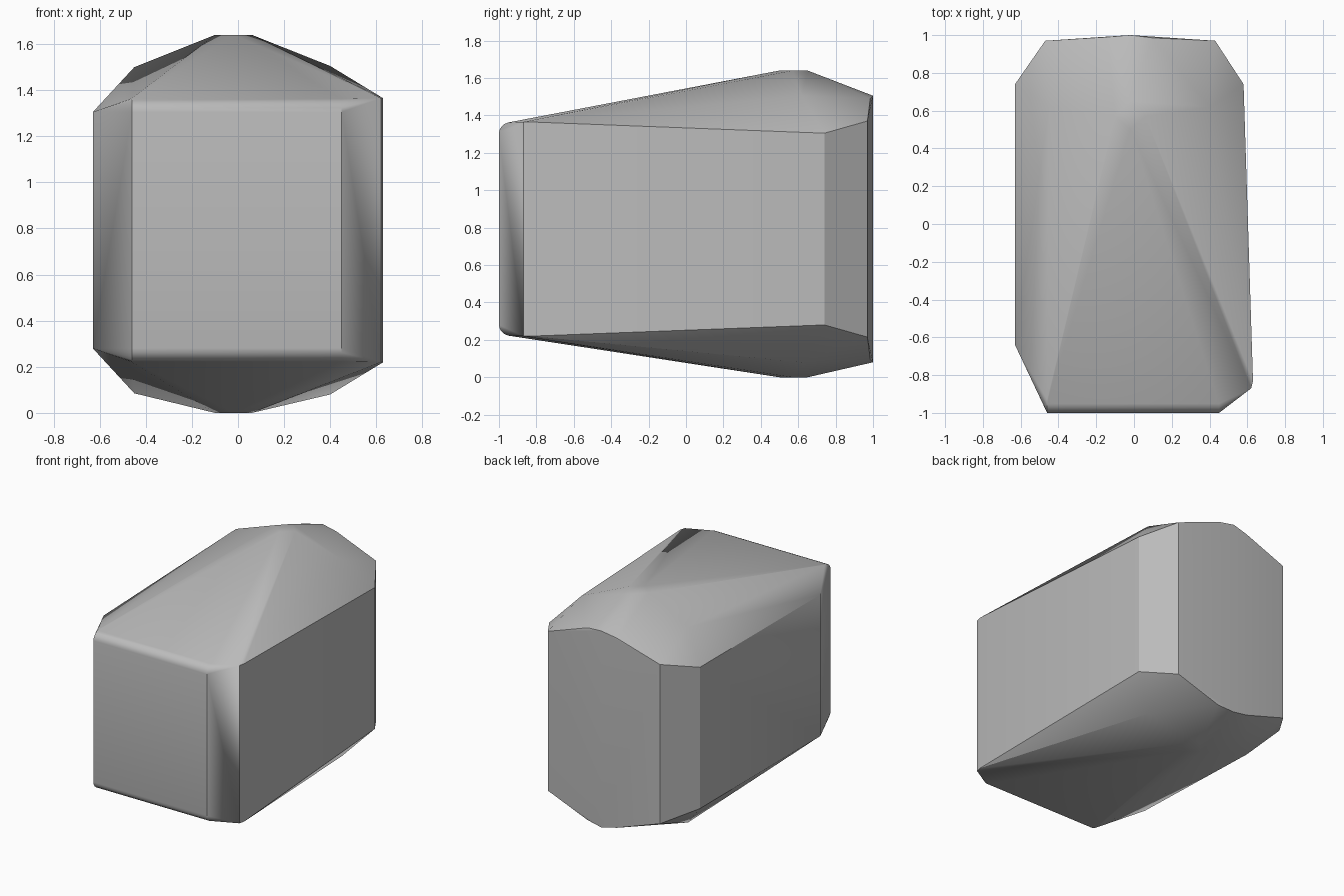
import bpy, bmesh, math

cube = bpy.data.objects.get("Cube")
if cube:
    bpy.data.objects.remove(cube, do_unlink=True)

stone = bpy.data.materials.new("stone_grey")
stone.use_nodes = True
grey = (0.5, 0.5, 0.5, 1)
stone.diffuse_color = grey
stone.node_tree.nodes["Principled BSDF"].inputs["Base Color"].default_value = grey

MID = 0.7925  # height the block is mirrored about
# chamfered block corners (top half): left front, left back, right back, right front
corners = [(0.63, -0.83, 1.365), (0.62, -0.87, 1.365),
           (0.58, 0.74, 1.305), (0.43, 0.97, 1.37),
           (-0.47, 0.97, 1.37), (-0.63, 0.74, 1.305), (-0.63, -0.64, 1.305)]
# shoulders of the crown and the crest of the back face
corners += [(0.40, 0.62, 1.505), (-0.45, 0.62, 1.50),
            (0.10, 0.985, 1.49), (-0.02, 1.0, 1.505), (-0.14, 0.99, 1.48)]

# rounded front edge
for i in range(6):
    a = math.pi / 2 * i / 5
    y, z = -0.93 - 0.07 * math.cos(a), 1.305 + 0.06 * math.sin(a)
    corners += [(0.45, y, z), (-0.46, y, z)]

points = corners + [(x, y, 2 * MID - z) for x, y, z in corners]
# small flat summit above and below
for z in (0, 1.64):
    points += [(x, y, z) for x, y in ((-0.10, 0.57), (0.06, 0.57), (-0.02, 0.5), (-0.02, 0.65))]

bm = bmesh.new()
for p in points:
    bm.verts.new(p)
hull = bmesh.ops.convex_hull(bm, input=bm.verts)
loose = [v for v in bm.verts if not v.link_faces]
bmesh.ops.delete(bm, geom=loose, context="VERTS")
# merge flat regions into single faces
bmesh.ops.dissolve_limit(bm, angle_limit=math.radians(1), verts=bm.verts, edges=bm.edges)
bmesh.ops.recalc_face_normals(bm, faces=bm.faces)

mesh = bpy.data.meshes.new("stone_block")
bm.to_mesh(mesh)
bm.free()
mesh.materials.append(stone)
block = bpy.data.objects.new("stone_block", mesh)
bpy.context.collection.objects.link(block)

# smooth the shallow facets, keep the block edges sharp
bpy.ops.object.select_all(action="DESELECT")
block.select_set(True)
bpy.context.view_layer.objects.active = block
bpy.ops.object.shade_smooth_by_angle(angle=math.radians(30))
